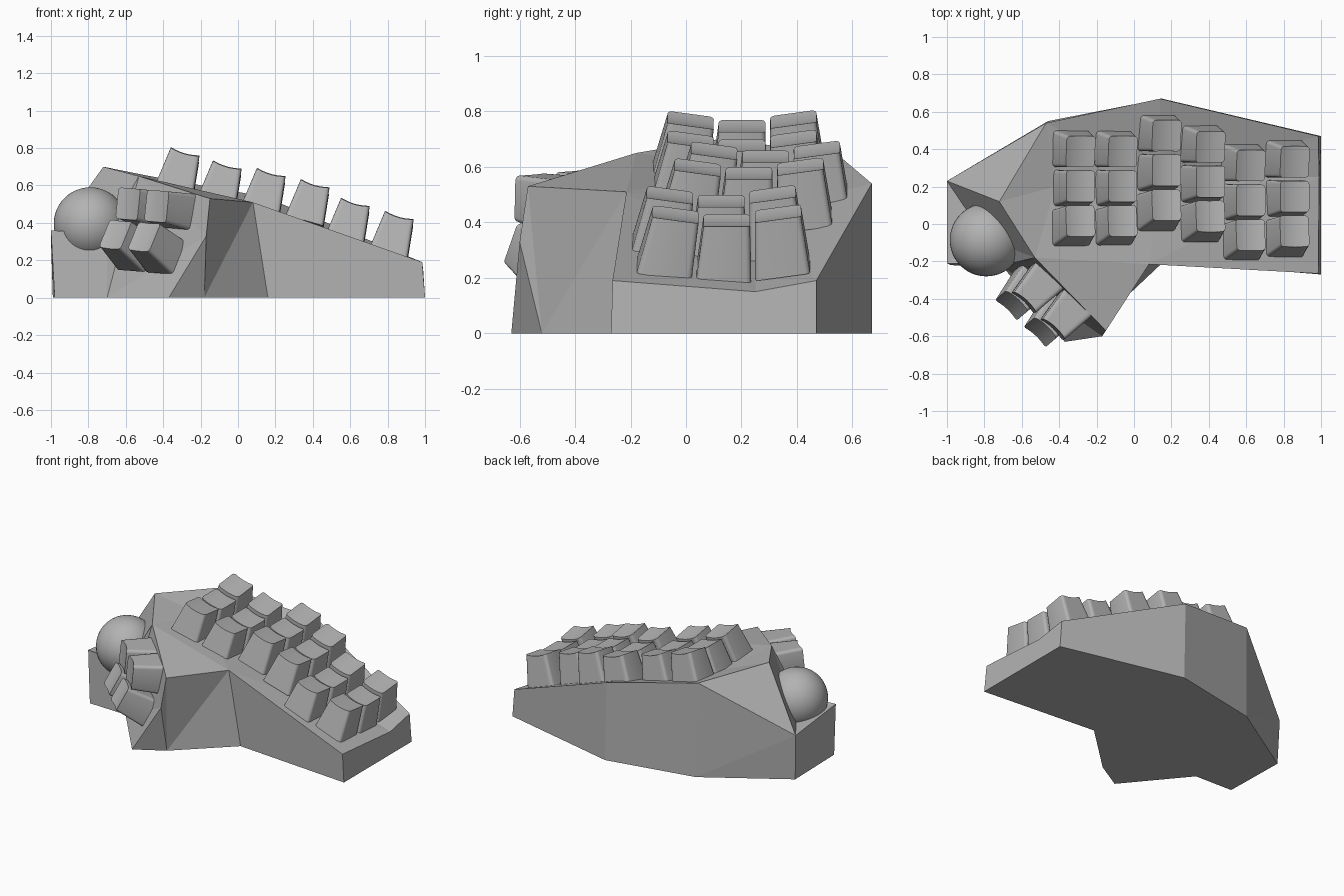
import bpy, bmesh
from math import radians, sin, cos
from mathutils import Matrix, Vector

if "Cube" in bpy.data.objects:
    bpy.data.objects.remove(bpy.data.objects["Cube"])

grey = bpy.data.materials.new("plain_grey")
grey.use_nodes = True
grey.diffuse_color = (0.45, 0.45, 0.45, 1)
grey.node_tree.nodes["Principled BSDF"].inputs["Base Color"].default_value = grey.diffuse_color


def add_object(name, bm, matrix=None):
    """Turn a bmesh into a named grey object."""
    bmesh.ops.recalc_face_normals(bm, faces=bm.faces)
    mesh = bpy.data.meshes.new(name)
    bm.to_mesh(mesh)
    bm.free()
    mesh.materials.append(grey)
    obj = bpy.data.objects.new(name, mesh)
    bpy.context.collection.objects.link(obj)
    if matrix:
        obj.matrix_world = matrix
    return obj


def smooth(obj, angle):
    bpy.ops.object.select_all(action="DESELECT")
    obj.select_set(True)
    bpy.context.view_layer.objects.active = obj
    bpy.ops.object.shade_smooth_by_angle(angle=radians(angle))


# Faceted case: corner points on the floor and on the upper surface
floor = dict(
    right_front=(1, -.27), right_back=(1, .47), back=(.15, .67),
    back_left=(-.46, .55), left=(-.99, .22), left_front=(-.98, -.22),
    notch=(-.70, -.23), thumb_left=(-.37, -.63), thumb_right=(-.18, -.52),
    inner=(.16, -.20))
upper = dict(
    RightFront=(.985, -.265, .19), RightMid=(.99, .25, .15), RightBack=(.985, .47, .19),
    Back=(.14, .67, .54), BackLeft=(-.47, .54, .65), Left=(-1, .23, .31),
    LeftFront=(-1, -.21, .36), Lip=(-.70, -.22, .34), Socket=(-.79, -.08, .3),
    Peak=(-.72, .12, .70), Ridge=(-.53, -.18, .65), ThumbTop=(-.15, -.57, .53),
    ThumbMid=(-.17, -.60, .33), Inner=(.08, -.215, .51),
    PlateLeft=(-.42, .2, .60), PlateMid=(.14, .25, .43))
faces = [
    # key plate
    "Ridge Inner PlateLeft", "Ridge ThumbTop Inner", "Ridge PlateLeft Peak",
    "Peak PlateLeft BackLeft", "BackLeft PlateLeft PlateMid", "BackLeft PlateMid Back",
    "Inner PlateMid PlateLeft", "Inner RightFront RightMid", "Inner RightMid PlateMid",
    "PlateMid RightMid RightBack", "PlateMid RightBack Back",
    # ball socket
    "Peak Ridge Socket", "Ridge Lip Socket", "Lip LeftFront Socket",
    "LeftFront Left Socket", "Left Peak Socket",
    # outer walls
    "right_front right_back RightBack RightMid RightFront",
    "right_back back Back RightBack", "back back_left BackLeft Back",
    "back_left left Left", "back_left Left BackLeft", "BackLeft Left Peak",
    "left left_front LeftFront Left", "left_front notch Lip LeftFront",
    "inner right_front RightFront Inner",
    # thumb block
    "Lip notch Ridge", "notch thumb_left ThumbMid", "notch ThumbMid Ridge",
    "ThumbMid ThumbTop Ridge", "thumb_left thumb_right ThumbMid",
    "thumb_right ThumbTop ThumbMid", "thumb_right inner Inner",
    "thumb_right Inner ThumbTop"]
bm = bmesh.new()
verts = {n: bm.verts.new((*p, 0)) for n, p in floor.items()}
bm.faces.new(list(verts.values()))
verts.update({n: bm.verts.new(p) for n, p in upper.items()})
for names in faces:
    bm.faces.new([verts[n] for n in names.split()])
add_object("case", bm)

# Trackball
bm = bmesh.new()
bmesh.ops.create_uvsphere(bm, u_segments=48, v_segments=24, radius=.195)
smooth(add_object("trackball", bm, Matrix.Translation((-.79, -.085, .395))), 60)

# Keycap: tapered block with a dished top and rounded corners
BASE, TOP, HEIGHT, SEGMENTS = .105, .08, .2, 6


def keycap(name, matrix):
    bm = bmesh.new()
    lower, rim = [], []
    for side in (-1, 1):
        steps = [(2 * i / SEGMENTS - 1) * -side for i in range(SEGMENTS + 1)]
        for t in steps:
            lower.append(bm.verts.new((t * BASE, side * BASE * .95, -.01)))
            z = HEIGHT - .012 * (1 - t * t)
            rim.append(bm.verts.new((t * TOP, side * TOP * 1.05 + .012, z)))
    n = len(rim)
    for i in range(n):
        j = (i + 1) % n
        bm.faces.new((lower[i], lower[j], rim[j], rim[i]))
    bm.faces.new(lower)
    for i in range(SEGMENTS):
        bm.faces.new((rim[i], rim[i + 1], rim[n - 2 - i], rim[n - 1 - i]))
    corners = (0, SEGMENTS, SEGMENTS + 1, n - 1)
    edges = [bm.edges.get((lower[i], rim[i])) for i in corners]
    bmesh.ops.bevel(bm, geom=edges, offset=.018, segments=3, profile=.5, affect="EDGES")
    smooth(add_object(name, bm, matrix), 35)


# Main keys: six staggered columns of three, tilted into a shallow bowl
columns = [(-.34, .19, .58), (-.115, .19, .51), (.12, .275, .47),
           (.355, .215, .41), (.57, .115, .31), (.805, .135, .24)]
for c, (x, y, z) in enumerate(columns):
    for row in (-1, 0, 1):
        spot = Vector((x, y + row * .212, z - (.025 if row == 0 else 0)))
        tilt = Matrix.Rotation(radians(16), 4, "Y") @ Matrix.Rotation(radians(8 * row), 4, "X")
        keycap(f"key_column_{c + 1}_row_{row + 2}", Matrix.Translation(spot) @ tilt)

# Thumb keys: two rows of two, facing outwards from the thumb block
along = Vector((.73, -.68, -.06)).normalized()
for row, lift, centre in (("upper", 5, (-.59, -.42, .49)), ("lower", 28, (-.66, -.44, .33))):
    e = radians(lift)
    out = Vector((-.68 * cos(e), -.73 * cos(e), sin(e)))
    out = (out - along * out.dot(along)).normalized()
    turn = Matrix((along, out.cross(along), out)).transposed().to_4x4()
    for i, label in enumerate(("left", "right")):
        spot = Vector(centre) + along * .21 * i - out * HEIGHT
        keycap(f"thumb_key_{row}_{label}", Matrix.Translation(spot) @ turn)
